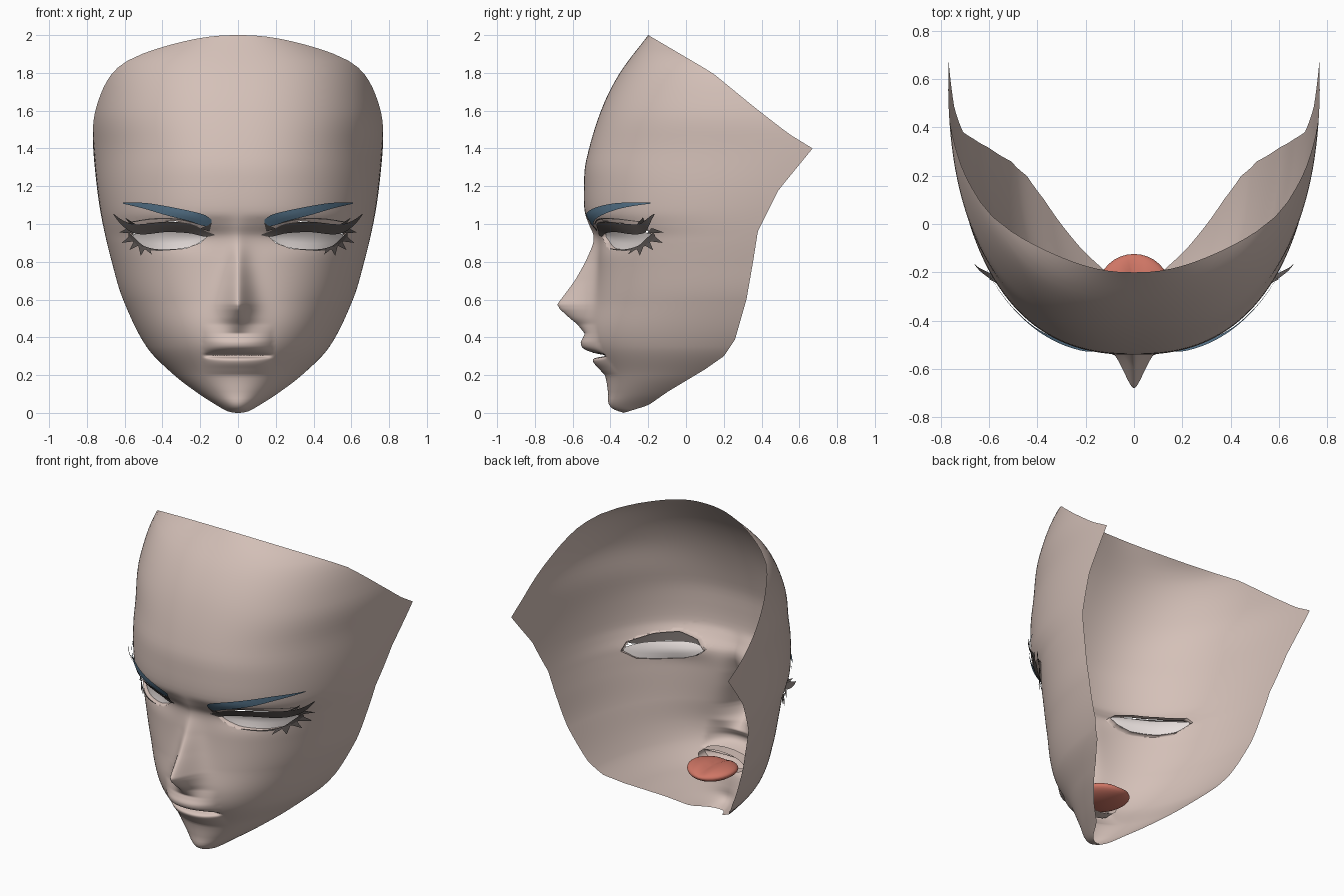
import bpy, bmesh, math
from mathutils import Vector

if "Cube" in bpy.data.objects:
    bpy.data.objects.remove(bpy.data.objects["Cube"])


def material(name, rgb):
    m = bpy.data.materials.new(name)
    m.diffuse_color = (*rgb, 1)
    m.use_nodes = True
    m.node_tree.nodes["Principled BSDF"].inputs["Base Color"].default_value = m.diffuse_color
    return m


SKIN = material("skin", (0.66, 0.53, 0.48))
BLUE = material("brow_blue", (0.10, 0.19, 0.28))
DARK = material("lash_grey", (0.11, 0.095, 0.09))
WHITE = material("eye_white", (0.86, 0.79, 0.77))
RED = material("tongue_red", (0.62, 0.18, 0.13))


def lin(t, x):
    """Straight interpolation in a table of (key, value)."""
    if x <= t[0][0]:
        return t[0][1]
    for (a, p), (b, q) in zip(t, t[1:]):
        if x <= b:
            return p + (q - p) * (x - a) / (b - a)
    return t[-1][1]


def smooth(t, x):
    """Smooth (cubic) interpolation in a table of (key, value)."""
    x = min(max(x, t[0][0]), t[-1][0])
    i = next(k for k in range(len(t) - 1) if x <= t[k + 1][0])

    def slope(k):
        a, b = t[max(k - 1, 0)], t[min(k + 1, len(t) - 1)]
        return (b[1] - a[1]) / (b[0] - a[0])
    (a, p), (b, q) = t[i], t[i + 1]
    h = b - a
    s = (x - a) / h
    return ((2*s**3 - 3*s*s + 1) * p + (s**3 - 2*s*s + s) * h * slope(i)
            + (3*s*s - 2*s**3) * q + (s**3 - s*s) * h * slope(i + 1))


# Face guides by height: front line, half width, section centre, back edge
FRONT = [(0, -.33), (.02, -.385), (.05, -.41), (.1, -.412), (.2, -.43), (.35, -.5),
         (.45, -.51), (.6, -.485), (.8, -.465), (.93, -.465), (1.0, -.505), (1.06, -.535),
         (1.2, -.54), (1.33, -.53), (1.6, -.45), (1.8, -.35), (2, -.2)]
WIDTH = [(0, .06), (.03, .10), (.1, .21), (.2, .34), (.35, .485), (.6, .61), (.8, .67),
         (1, .717), (1.2, .748), (1.48, .77), (1.63, .757), (1.84, .70), (1.91, .63), (2, .46)]
CENTRE = [(0, -.22), (.1, -.04), (.25, .19), (.4, .34), (.6, .42), (1, .5), (1.2, .58),
          (1.4, .68), (1.6, .6), (2, .56)]
BACK = [(0, -.33), (.04, -.2), (.11, -.1), (.17, 0), (.23, .1), (.3, .2), (.39, .26),
        (.6, .32), (.8, .355), (.96, .38), (1.18, .49), (1.4, .67), (1.48, .54),
        (1.62, .36), (1.8, .14), (2, -.2)]
NOSE = [(.42, 0), (.45, .04), (.5, .11), (.55, .175), (.575, .193), (.6, .178), (.7, .115),
        (.8, .067), (.9, .03), (1, .01), (1.05, 0)]
LIPS = [(.2, 0), (.23, .015), (.27, .028), (.29, .01), (.303, -.055), (.317, .0), (.34, .045),
        (.37, .052), (.4, .035), (.43, .02), (.47, 0)]


def section(z):
    yf, w = smooth(FRONT, z), smooth(WIDTH, z)
    return yf, w, smooth(CENTRE, z), 2 + .4 * min(1, z / .9)


def surf(x, z):
    """Depth of the face surface at (x, z)."""
    yf, w, yc, n = section(z)
    r = min(abs(x) / w, 1)
    y = yc - (yc - yf) * (1 - r**n) ** (1 / n)
    y -= lin(NOSE, z) * math.exp(-(abs(x) / lin([(.5, .075), (.8, .055)], z)) ** 1.6)
    y -= smooth(LIPS, z) * max(0, 1 - (abs(x) / .185) ** 2.5)
    y += .025 * math.exp(-((abs(x) - .32) / .17) ** 2 - ((z - .93) / .06) ** 2)
    return y


def finish(name, bm, mat, mirror=True):
    me = bpy.data.meshes.new(name)
    bm.to_mesh(me)
    bm.free()
    me.materials.append(mat)
    me.shade_smooth()
    ob = bpy.data.objects.new(name, me)
    bpy.context.collection.objects.link(ob)
    if mirror:
        mod = ob.modifiers.new("mirror", 'MIRROR')
        mod.merge_threshold = .0005
    return ob


def grid(bm, rows):
    vs = [[bm.verts.new(p) for p in r] for r in rows]
    for a, b in zip(vs, vs[1:]):
        for j in range(len(a) - 1):
            bm.faces.new((a[j], a[j + 1], b[j + 1], b[j]))


# Face shell (right half, mirrored)
levels = [.06 * (k / 8) ** 2 for k in range(8)]
for a, b, n in [(.06, .2, 8), (.2, .46, 44), (.46, .62, 20), (.62, 1.1, 32),
                (1.1, 1.4, 8), (1.4, 1.9, 14)]:
    levels += [a + (b - a) * k / n for k in range(n)]
levels += [2 - .1 * (1 - k / 10) ** 2 for k in range(11)]
COLS = 56
rows = []
for z in levels:
    yf, w, yc, n = section(z)
    t = min(max((yc - lin(BACK, z)) / (yc - yf), 0), 1)
    end = math.asin(math.sqrt(1 - t**n))
    row = []
    for j in range(COLS + 1):
        x = w * math.sin(end * (j / COLS) ** 1.35) ** (2 / n)
        row.append((x, surf(x, z), z))
    rows.append(row)
bm = bmesh.new()
grid(bm, rows)
bmesh.ops.remove_doubles(bm, verts=bm.verts, dist=.0004)

# Eye opening: cut along a convex outline, then turn the rim inward
HOLE = [(.16, .935), (.2, .9), (.28, .87), (.42, .86), (.5, .875), (.56, .93),
        (.55, .975), (.45, 1.005), (.33, 1.015), (.22, .985)]
inside = [f for f in bm.faces if .1 < f.calc_center_median().x < .65
          and .8 < f.calc_center_median().z < 1.08]
for (x0, z0), (x1, z1) in zip(HOLE, HOLE[1:] + HOLE[:1]):
    co, no = Vector((x0, 0, z0)), Vector((z1 - z0, 0, x0 - x1))
    geom = set(inside)
    for f in inside:
        geom.update(f.edges)
        geom.update(f.verts)
    res = bmesh.ops.bisect_plane(bm, geom=list(geom), dist=1e-5, plane_co=co, plane_no=no)
    inside = [f for f in res['geom'] if isinstance(f, bmesh.types.BMFace)
              and (f.calc_center_median() - co).dot(no) < 0]
bmesh.ops.delete(bm, geom=inside, context='FACES')
rim = [e for e in bm.edges if e.is_boundary
       and all(.14 < v.co.x < .58 and .84 < v.co.z < 1.04 and v.co.y < 0 for v in e.verts)]
ext = bmesh.ops.extrude_edge_only(bm, edges=rim)['geom']
bmesh.ops.translate(bm, vec=(0, .035, 0),
                    verts=[g for g in ext if isinstance(g, bmesh.types.BMVert)])
finish("face_shell", bm, SKIN)


def strip(name, pts, mat, steps=28):
    """Plate that follows the face; pts are (x, top z, bottom z, lift)."""
    top, bot, lift = ([(p[0], p[k]) for p in pts] for k in (1, 2, 3))
    rows = [[], [], [], []]
    for i in range(steps + 1):
        x = pts[0][0] + (pts[-1][0] - pts[0][0]) * i / steps
        for k in range(4):
            z = smooth(bot, x) + (smooth(top, x) - smooth(bot, x)) * k / 3
            rows[k].append((x, surf(x, z) - smooth(lift, x), z))
    bm = bmesh.new()
    grid(bm, rows)
    return finish(name, bm, mat)


# Brows, eye whites and lashes
strip("eyebrow", [(.14, 1.022, 1.005, .006), (.17, 1.045, .988, .012), (.25, 1.068, 1.012, .014),
                  (.4, 1.098, 1.052, .014), (.5, 1.112, 1.082, .014), (.61, 1.113, 1.108, .02)], BLUE)
strip("eye_white", [(.165, .945, .93, -.02), (.22, .965, .892, -.028), (.3, .97, .869, -.03),
                    (.42, .965, .863, -.03), (.5, .96, .878, -.028), (.555, .945, .925, -.02)], WHITE)
strip("upper_lash", [(.125, .945, .94, .004), (.17, .962, .932, .006), (.25, 1.0, .95, .008),
                     (.38, 1.012, .957, .01), (.5, 1.0, .945, .014), (.56, 1.0, .955, .03),
                     (.62, 1.025, .998, .09), (.66, 1.055, 1.05, .14)], DARK)
strip("lower_lash", [(.3, .87, .866, .004), (.42, .866, .858, .006), (.5, .885, .868, .01),
                     (.55, .93, .90, .014), (.58, .955, .935, .02)], DARK)
strip("lid_fold", [(.2, 1.0, .995, .004), (.32, 1.028, 1.022, .006),
                   (.45, 1.03, 1.024, .006), (.58, 1.01, 1.006, .01)], DARK)

# Loose lash points: two root points and a tip with lift
bm = bmesh.new()
for x0, z0, x1, z1, tx, tz, lift in [
        (.47, .872, .51, .88, .455, .838, .02), (.49, .872, .53, .895, .515, .832, .03),
        (.52, .89, .55, .91, .575, .862, .05), (.54, .91, .57, .94, .615, .9, .07),
        (.55, .95, .58, .98, .63, .955, .07), (.52, .985, .57, 1.0, .60, 1.035, .06),
        (.15, .96, .2, .975, .14, 1.005, .01)]:
    tri = [(x0, z0, .008), (x1, z1, .012), (tx, tz, lift)]
    bm.faces.new([bm.verts.new((x, surf(x, z) - d, z)) for x, z, d in tri])
finish("lash_points", bm, DARK)

# Tongue with a middle groove
bm = bmesh.new()
bmesh.ops.create_uvsphere(bm, u_segments=32, v_segments=16, radius=1)
for v in bm.verts:
    x, y, z = v.co
    groove = .018 * math.exp(-(x / .2) ** 2) if z > 0 else 0
    v.co = (.15 * x, -.27 + .146 * y, .275 + .045 * z - groove * z + .015 * x * x)
finish("tongue", bm, RED, False)

# Mouth lining: short open sleeve behind the lips
bm = bmesh.new()
rows = []
for y in (-.425, -.39, -.355):
    rows.append([(.165 * math.cos(a), y, .295 + .06 * math.sin(a))
                 for a in (math.tau * k / 24 for k in range(25))])
grid(bm, rows)
bmesh.ops.remove_doubles(bm, verts=bm.verts, dist=.0004)
finish("mouth_lining", bm, SKIN, False)
